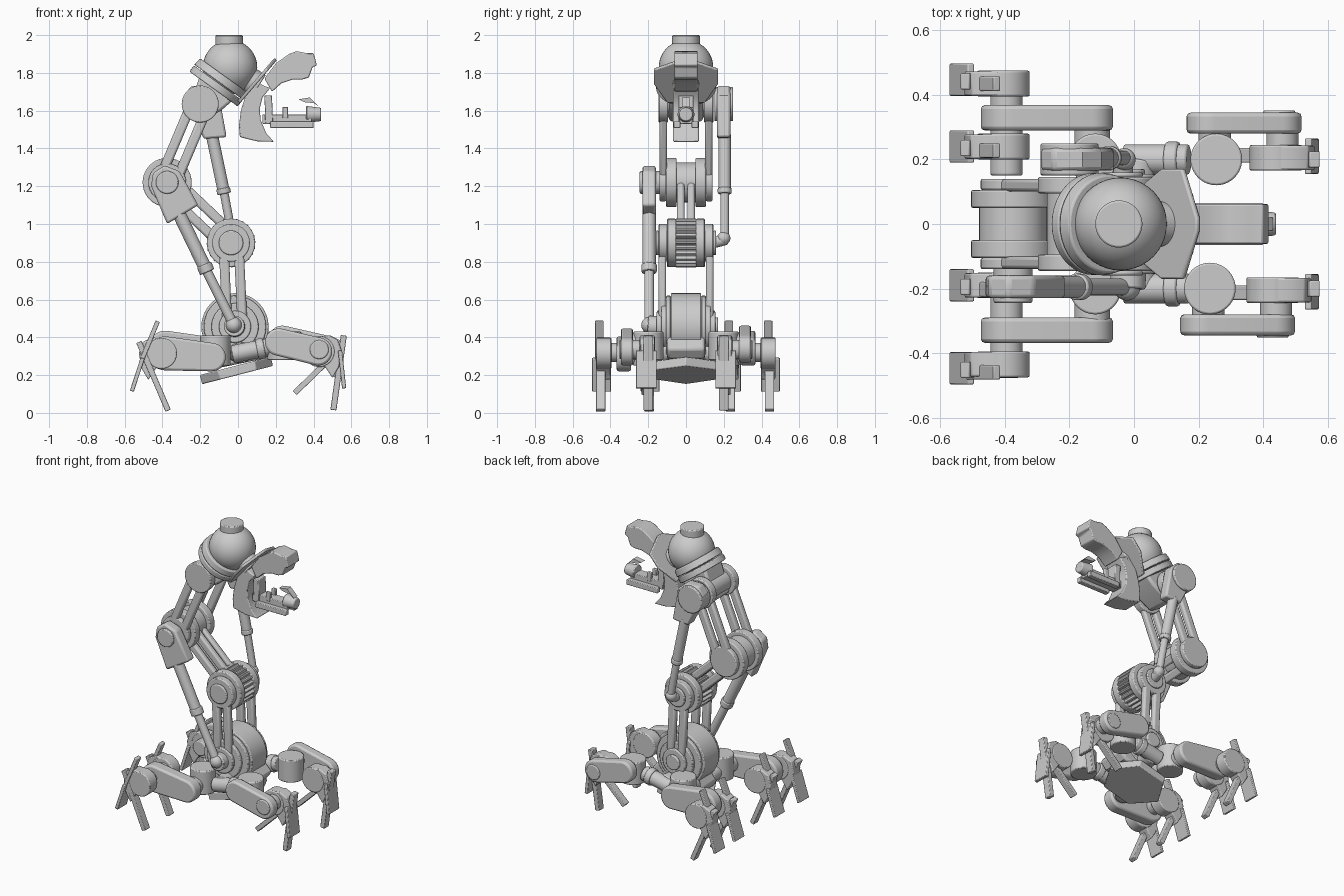
import bpy, bmesh, math
from mathutils import Vector as V

if "Cube" in bpy.data.objects:
    bpy.data.objects.remove(bpy.data.objects["Cube"])


def finish(name, bm, bev=0.006):
    bmesh.ops.recalc_face_normals(bm, faces=bm.faces)
    me = bpy.data.meshes.new(name)
    bm.to_mesh(me)
    bm.free()
    ob = bpy.data.objects.new(name, me)
    bpy.context.collection.objects.link(ob)
    if bev:
        m = ob.modifiers.new("bevel", 'BEVEL')
        m.width, m.segments, m.limit_method, m.angle_limit = bev, 2, 'ANGLE', math.radians(40)
    return ob


def rod(name, p, q, r, r2=None, bev=0.006, n=40):
    """Cylinder or cone between two points."""
    p, q = V(p), V(q)
    bm = bmesh.new()
    bmesh.ops.create_cone(bm, cap_ends=True, segments=n, radius1=r, radius2=r if r2 is None else r2, depth=(q - p).length)
    rot = (q - p).to_track_quat('Z', 'Y').to_matrix()
    for v in bm.verts:
        v.co = rot @ v.co + (p + q) / 2
    return finish(name, bm, bev)


def disc(name, x, z, r, y0, y1):
    return rod(name, (x, y0, z), (x, y1, z), r)


def plate(name, pts, y0, y1, bev=0.006):
    """Side (x, z) profile extruded along y."""
    bm = bmesh.new()
    f = bm.faces.new([bm.verts.new((x, y0, z)) for x, z in pts])
    g = bmesh.ops.extrude_face_region(bm, geom=[f])
    for v in g['geom']:
        if isinstance(v, bmesh.types.BMVert):
            v.co.y = y1
    return finish(name, bm, bev)


def bar(name, p, q, w, y0, y1, bev=0.004):
    """Straight bar of width w between two (x, z) points."""
    a, b = V(p), V(q)
    d = (b - a).normalized() * w / 2
    n = V((-d.y, d.x))
    return plate(name, [a + n, b + n, b - n, a - n], y0, y1, bev)


def capsule(name, p, r1, q, r2, y0, y1):
    a, b = V(p), V(q)
    d = b - a
    t, phi = math.atan2(d.y, d.x), math.acos((r1 - r2) / d.length)
    pts = []
    for c, r, s, e in ((b, r2, t - phi, t + phi), (a, r1, t + phi, t + 2 * math.pi - phi)):
        for i in range(17):
            k = s + (e - s) * i / 16
            pts.append((c.x + r * math.cos(k), c.y + r * math.sin(k)))
    return plate(name, pts, y0, y1, 0.012)


def ball(name, c, r):
    bm = bmesh.new()
    bmesh.ops.create_uvsphere(bm, u_segments=40, v_segments=24, radius=r)
    bmesh.ops.translate(bm, verts=bm.verts, vec=c)
    return finish(name, bm, 0)


def tilted_hex(name, pts, c, u, thick):
    """Polygon of (s, y) points lying along direction u in the xz plane."""
    u = V((u[0], 0, u[1])).normalized()
    n = V((u.z, 0, -u.x)) * thick
    bm = bmesh.new()
    f = bm.faces.new([bm.verts.new(V(c) + u * s + V((0, y, 0))) for s, y in pts])
    g = bmesh.ops.extrude_face_region(bm, geom=[f])
    bmesh.ops.translate(bm, verts=[v for v in g['geom'] if isinstance(v, bmesh.types.BMVert)], vec=n)
    return finish(name, bm)


def twin_link(name, p, q, off, y0, y1):
    """Slotted link: two parallel bars on each side."""
    d = (V(q) - V(p)).normalized()
    n = V((-d.y, d.x)) * off
    for s in (1, -1):
        for k in (1, -1):
            bar(name, V(p) + n * k, V(q) + n * k, 0.052, s * y0, s * y1, 0.012)


# Arm joints in side (x, z) coordinates
BASE, KNEE, ELBOW, WRIST = (-.016, .456), (-.037, .90), (-.375, 1.22), (-.20, 1.635)

# Chassis plate and hub block
tilted_hex("chassis_plate", [(-.2, 0), (-.1, -.17), (.1, -.17), (.19, 0), (.1, .17), (-.1, .17)], (-.01, 0, .25), (.97, .25), .05)
plate("chassis_block", [(-.14, .23), (.15, .29), (.19, .34), (.12, .42), (-.12, .36), (-.17, .28)], -.1, .1, .015)

# Base drum
disc("base_drum", *BASE, .178, -.08, .08)
for s in (1, -1):
    for r, a, b in ((.165, .08, .105), (.125, .105, .13), (.085, .13, .155), (.05, .15, .17)):
        disc("base_cap", *BASE, r, s * a, s * b)
twin_link("lower_link", BASE, KNEE, .04, .105, .145)

# Knee: ribbed drum between flanged caps
gear = []
for i in range(96):
    r, a = (.13 if i % 4 < 2 else .112), 2 * math.pi * i / 96
    gear.append((KNEE[0] + r * math.cos(a), KNEE[1] + r * math.sin(a)))
plate("knee_ribbed_drum", gear, -.052, .052, 0)
for s in (1, -1):
    for r, a, b in ((.128, .052, .1), (.1, .1, .145), (.065, .145, .16)):
        disc("knee_cap", *KNEE, r, s * a, s * b)
twin_link("middle_link", KNEE, ELBOW, .043, .008, .047)

# Elbow and upper link
disc("elbow_drum", *ELBOW, .105, -.06, .06)
for s in (1, -1):
    for r, a, b in ((.13, .05, .105), (.1, .105, .14)):
        disc("elbow_cap", *ELBOW, r, s * a, s * b)
twin_link("upper_link", ELBOW, WRIST, .043, .1, .14)

# Wrist joint and bracket up to the collar
disc("wrist_pin", *WRIST, .07, -.14, .14)
for s in (1, -1):
    disc("wrist_cap", *WRIST, .098, s * .095, s * .145)
plate("wrist_bracket", [(-.27, 1.58), (-.2, 1.54), (-.09, 1.6), (-.01, 1.67), (-.2, 1.79)], -.09, .09, .015)

# Collar, dome and top cap
ax = V((.585, 0, .811))
c = V((-.1, 0, 1.755))
rod("collar_lower", c - ax * .05, c - ax * .01, .158)
rod("collar_upper", c - ax * .005, c + ax * .04, .16, .152)
ball("head_dome", (-.042, 0, 1.83), .144)
rod("head_cap", (-.047, 0, 1.94), (-.047, 0, 2.0), .073)

# Pistons: upper on the +y side, lower on the -y side
plate("upper_piston_mount", [(-.29, 1.67), (-.18, 1.45), (-.06, 1.46), (-.1, 1.68), (-.16, 1.73), (-.25, 1.73)], .165, .235, .012)
disc("upper_mount_cap", *WRIST, .09, .15, .25)
rod("upper_piston_sleeve", (-.14, .205, 1.48), (-.075, .205, 1.17), .032)
rod("upper_piston_ring", (-.079, .205, 1.19), (-.073, .205, 1.16), .037)
rod("upper_piston_rod", (-.08, .205, 1.2), (-.03, .205, .93), .023)
ball("upper_piston_ball", (-.03, .2, .925), .035)
rod("upper_piston_pin", (-.035, .14, .9), (-.03, .215, .92), .03)

plate("lower_piston_mount", [(-.46, 1.2), (-.45, 1.27), (-.39, 1.31), (-.31, 1.28), (-.21, 1.1), (-.375, 1.0)], -.23, -.16, .012)
disc("lower_mount_cap", *ELBOW, .06, -.245, -.13)
rod("lower_piston_sleeve", (-.32, -.195, 1.07), (-.17, -.195, .76), .035)
rod("lower_piston_ring", (-.18, -.195, .785), (-.163, -.195, .745), .041)
rod("lower_piston_rod", (-.18, -.195, .78), (-.02, -.195, .46), .026)
ball("lower_piston_ball", (-.022, -.195, .465), .042)
rod("lower_piston_pin", (-.016, -.13, .456), (-.02, -.2, .46), .055)

# Claw head: shield plate, upper horn, lower crescent
tilted_hex("claw_shield", [(-.15, -.1), (-.02, -.17), (.08, -.17), (.15, -.02), (.15, .02), (.08, .17), (-.02, .17), (-.15, .1)], (.095, 0, 1.765), (.65, .76), .018)
rod("claw_neck", (.0, 0, 1.8), (.11, 0, 1.73), .07)
plate("upper_jaw", [(.14, 1.77), (.2, 1.85), (.27, 1.9), (.31, 1.915), (.36, 1.905), (.40, 1.905), (.418, 1.84), (.395, 1.83),
                    (.375, 1.775), (.34, 1.765), (.29, 1.765), (.23, 1.745), (.18, 1.70)], -.062, .062)
plate("lower_jaw", [(.14, 1.73), (.09, 1.76), (.04, 1.68), (.015, 1.6), (.005, 1.52), (.01, 1.46), (.1, 1.438), (.19, 1.435),
                    (.15, 1.48), (.12, 1.55), (.115, 1.61), (.13, 1.67), (.17, 1.72)], -.068, .068)

# Tool held inside the claw
bar("tool_body", (.13, 1.555), (.39, 1.555), .05, -.035, .035)
bar("tool_stub", (.165, 1.53), (.16, 1.68), .04, -.04, .04)
for s in (1, -1):
    bar("tool_rail", (.17, 1.525), (.4, 1.525), .035, s * .03, s * .065)
    bar("tool_post", (.25, 1.56), (.25, 1.62), .03, s * .02, s * .04)
rod("tool_nozzle", (.36, 0, 1.58), (.44, 0, 1.58), .045, .035)
plate("tool_hook", [(.32, 1.66), (.38, 1.67), (.43, 1.62), (.4, 1.64), (.35, 1.645)], -.02, .02, 0)


def toe(name, x, z, d, y):
    """Foot disc with a curved shell; d is the outward x sign."""
    disc(name + "_disc", x, z, .082, y - .04, y + .04)
    pts = [(-.02, .075), (.05, .085), (.1, .06), (.12, .0), (.105, -.08), (.07, -.14), (.03, -.08), (-.01, -.06)]
    plate(name + "_shell", [(x + d * a, z + b) for a, b in pts], y - .038, y + .038)


# Legs: rear pair with two toes, front pair with one
for s, side in ((-1, "right"), (1, "left")):
    n = side + "_rear"
    up = .03 if s > 0 else 0
    rod(n + "_hip", (-.12, s * .2, .25), (-.12, s * .2, .41), .08)
    rod(n + "_hip_link", (-.11, s * .08, .3), (-.12, s * .2, .32), .055)
    disc(n + "_hip_axle", -.13, .31, .055, s * .18, s * .31)
    capsule(n + "_thigh", (-.14, .295 + up), .075, (-.385, .315 + up), .09, s * .29, s * .368)
    disc(n + "_foot_axle", -.395, .32, .05, s * .15, s * .47)
    for y in ((.19 if s < 0 else .24), .435):
        toe(n + "_toe", -.405, .315, -1, s * y)
        yc = s * (y + (.0 if y < .3 else .012))
        bar(n + "_wide_blade", (-.505, .29), (-.562, .115), .022, yc - .05, yc + .05)
        bar(n + "_spur", (-.425, .485), (-.51, .28), .024, yc - .035, yc + .01)
        bar(n + "_long_blade", (-.525, .375), (-.37, .012), .03, yc - .03, yc + .02)
    n = side + "_front"
    dx = .02 if s > 0 else 0
    rod(n + "_hip_tube", (-.03, s * .2, .31), (.17, s * .2, .35), .047)
    rod(n + "_hip_ring", (.1, s * .2, .336), (.14, s * .2, .344), .055)
    rod(n + "_hip_link", (.0, s * .08, .32), (.02, s * .2, .32), .055)
    rod(n + "_hip", (.235 + dx, s * .2, .28), (.235 + dx, s * .2, .43), .08)
    disc(n + "_hip_axle", .23 + dx, .375, .05, s * .18, s * .31)
    capsule(n + "_thigh", (.215 + dx, .375 + up / 2), .072, (.425 + dx, .325 + up / 2), .074, s * .28, s * .345)
    disc(n + "_thigh_bolt", .43 + dx, .335, .05, s * .34, s * .352)
    disc(n + "_foot_axle", .44 + dx, .335, .05, s * .17, s * .3)
    toe(n + "_toe", .43 + dx / 2, .325, 1, s * .205)
    bar(n + "_wide_blade", (.54, .33), (.562, .13), .022, s * .21 - .055, s * .21 + .055)
    bar(n + "_long_blade", (.56, .41), (.505, .015), .032, s * .175, s * .225)
    bar(n + "_spur", (.46, .26), (.3, .105), .03, s * .19, s * .235)

# Smooth shading with sharp edges kept
bpy.ops.object.select_all(action='SELECT')
bpy.context.view_layer.objects.active = bpy.context.selected_objects[0]
bpy.ops.object.shade_smooth_by_angle(angle=math.radians(35))
